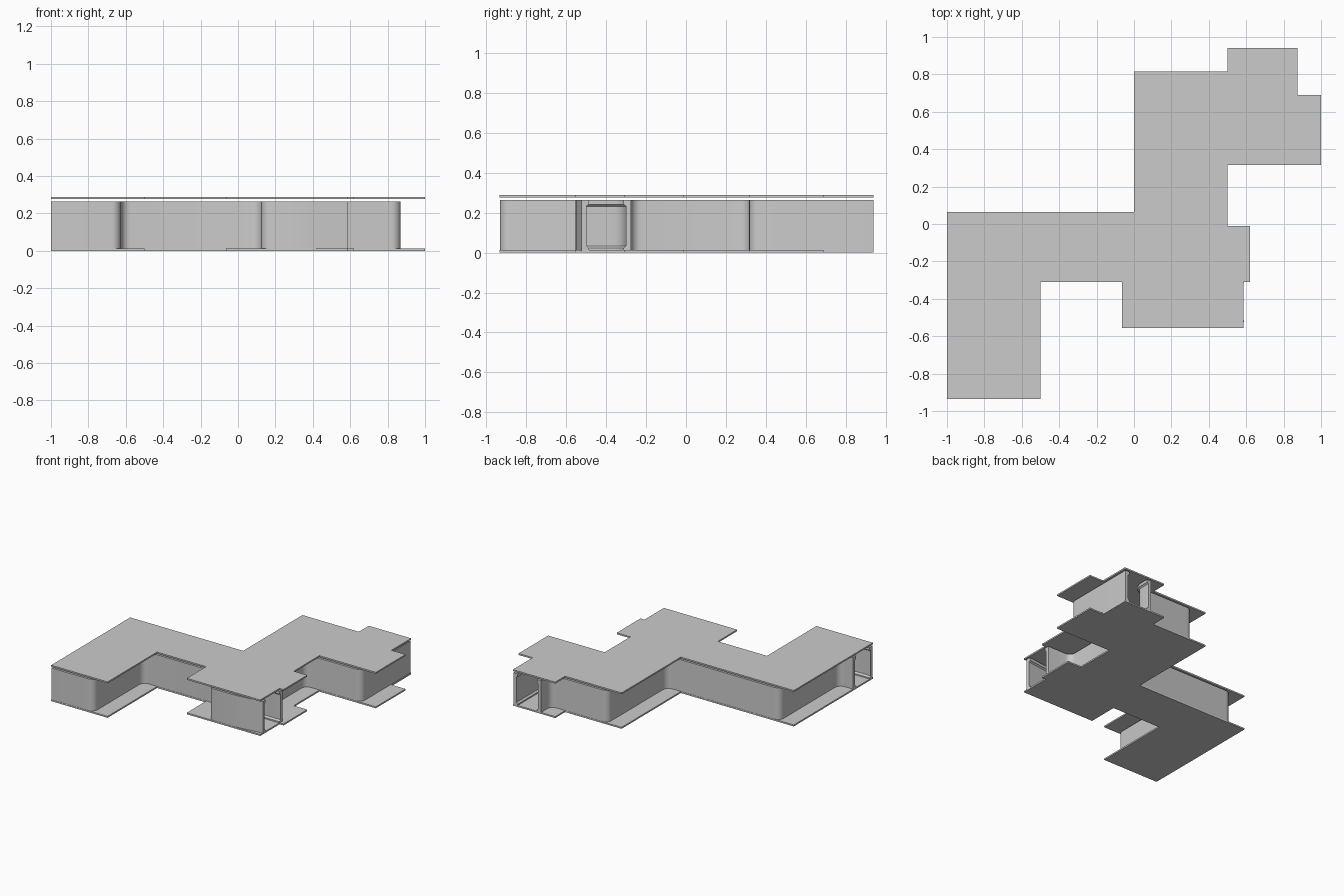
import bpy, bmesh
from math import radians
from mathutils import Vector

if "Cube" in bpy.data.objects:
    bpy.data.objects.remove(bpy.data.objects["Cube"])

# stepped floor plan shared by floor and ceiling
PLAN = [(-1, .065), (-1, -.935), (-.5, -.935), (-.5, -.31), (-.065, -.31),
        (-.065, -.555), (.585, -.555), (.585, -.31), (.62, -.31), (.62, -.01),
        (.5, -.01), (.5, .315), (1, .315), (1, .69), (.875, .69), (.875, .94),
        (.5, .94), (.5, .815), (0, .815), (0, .065)]


def finish(bm, name, smooth=False):
    bmesh.ops.recalc_face_normals(bm, faces=bm.faces)
    me = bpy.data.meshes.new(name)
    bm.to_mesh(me)
    bm.free()
    ob = bpy.data.objects.new(name, me)
    bpy.context.collection.objects.link(ob)
    if smooth:
        bpy.ops.object.select_all(action='DESELECT')
        ob.select_set(True)
        bpy.context.view_layer.objects.active = ob
        bpy.ops.object.shade_smooth_by_angle(angle=radians(30))
    return ob


def slab(name, z0, z1):
    bm = bmesh.new()
    f = bm.faces.new([bm.verts.new((x, y, z0)) for x, y in PLAN])
    ext = bmesh.ops.extrude_face_region(bm, geom=[f], use_keep_orig=True)
    top = [g for g in ext['geom'] if isinstance(g, bmesh.types.BMVert)]
    bmesh.ops.translate(bm, verts=top, vec=(0, 0, z1 - z0))
    finish(bm, name)


def rounded(points, r=.05, steps=6):
    """Path with every inner corner replaced by a smooth bend."""
    p = [Vector(q) for q in points]
    out = [p[0]]
    for a, b, c in zip(p, p[1:], p[2:]):
        s = b + (a - b).normalized() * r
        e = b + (c - b).normalized() * r
        k = .41421  # cubic control distance that gives a near circular arc
        h = b + (s - b) * (1 - .5523) if k else b
        g = b + (e - b) * (1 - .5523)
        for i in range(steps + 1):
            t = i / steps
            u = 1 - t
            out.append(s * u**3 + h * 3 * u * u * t + g * 3 * u * t * t + e * t**3)
    return out + [p[-1]]


# wall section: inward offset and height, thicker at the head and foot trims
SECTION = [(0, .008), (.038, .008), (.038, .022), (.026, .034), (.026, .232),
           (.03, .237), (.038, .241), (.038, .265), (0, .265)]


def wall(name, points, side):
    path = rounded(points)
    bm = bmesh.new()
    rings = []
    for i, p in enumerate(path):
        d0 = (p - path[max(i - 1, 0)]).normalized()
        d1 = (path[min(i + 1, len(path) - 1)] - p).normalized()
        d = (d0 + d1).normalized()
        n = Vector((-d.y, d.x)) * side
        rings.append([bm.verts.new((*(p + n * o), z)) for o, z in SECTION])
    m = len(SECTION)
    for a, b in zip(rings, rings[1:]):
        for j in range(m):
            k = (j + 1) % m
            bm.faces.new((a[j], a[k], b[k], b[j]))
    bm.faces.new(rings[0])
    bm.faces.new(rings[-1])
    finish(bm, name, True)


slab("floor", 0, .012)
slab("ceiling", .276, .288)

# three corridor walls running between the open ends
wall("north_west_wall", [(-1, -.685), (-.875, -.685), (-.875, .063), (.125, .063),
                         (.125, .813), (.625, .813), (.625, .94)], -1)
wall("south_wall", [(-1, -.933), (-.625, -.933), (-.625, -.308), (.125, -.308),
                    (.125, -.553), (.37, -.553), (.588, -.525)], 1)
wall("east_wall", [(.588, -.275), (.375, -.275), (.375, .317), (.87, .317),
                   (.87, .94)], 1)
